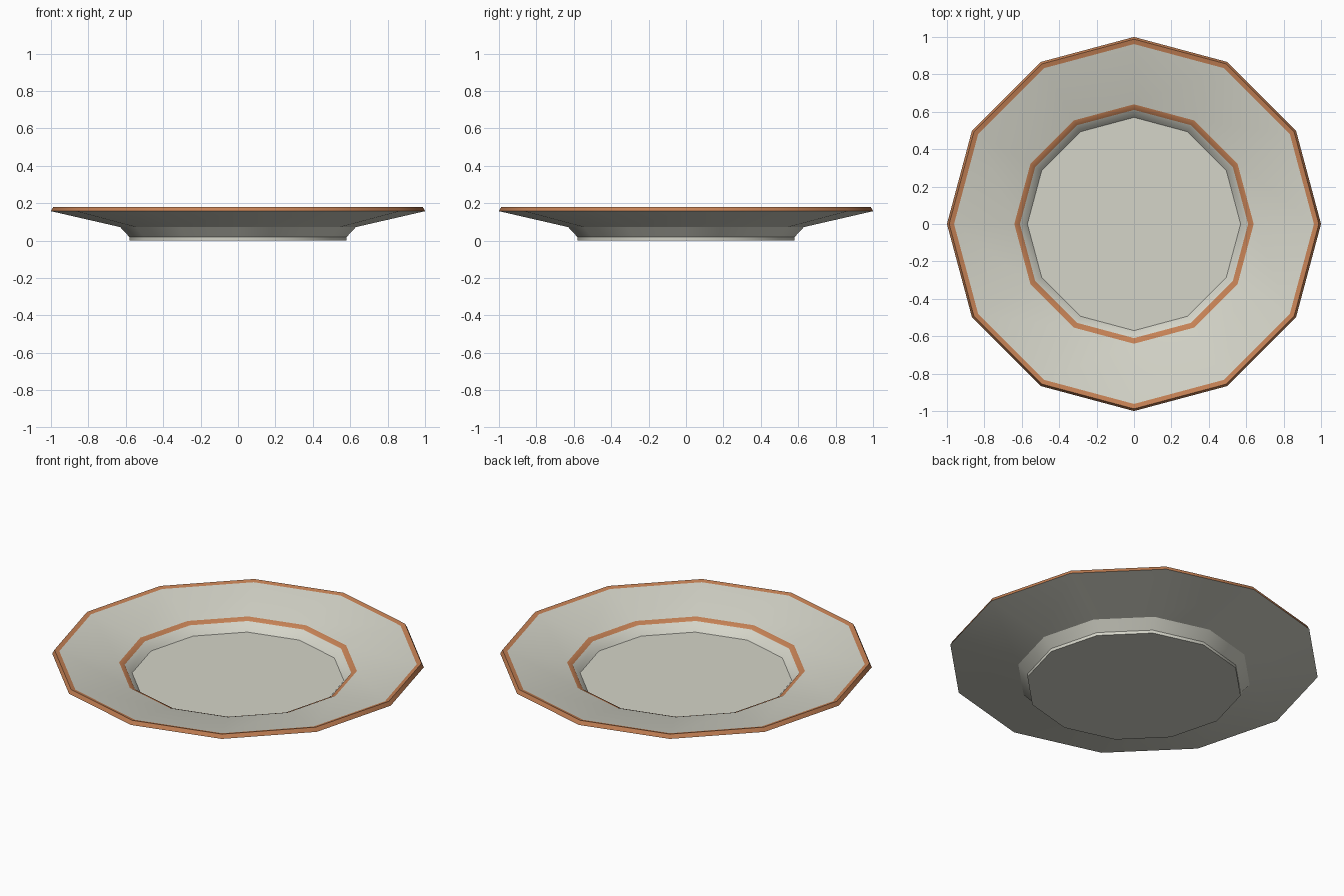
import bpy, bmesh, math

if "Cube" in bpy.data.objects:
    bpy.data.objects.remove(bpy.data.objects["Cube"])

SIDES = 12


def material(name, rgb):
    m = bpy.data.materials.new(name)
    m.diffuse_color = (*rgb, 1)
    m.use_nodes = True
    m.node_tree.nodes["Principled BSDF"].inputs["Base Color"].default_value = m.diffuse_color
    return m


cream = material("cream_glaze", (0.66, 0.66, 0.58))
copper = material("copper_trim", (0.56, 0.22, 0.09))

# Cross-section (radius, height, material of the band up to the next point)
profile = [
    (0.58, 0.0, 0),     # foot
    (0.58, 0.018, 0),
    (0.63, 0.072, 0),   # underside of the flange
    (1.0, 0.157, 1),    # outer rim wall
    (0.988, 0.18, 1),   # rim top
    (0.962, 0.173, 0),  # upper face of the flange
    (0.64, 0.12, 1),    # inner trim ring
    (0.61, 0.107, 0),   # well wall
    (0.57, 0.06, 0),    # well floor
]

# Revolve the section into a closed twelve-sided plate
bm = bmesh.new()
rings = []
for r, z, _ in profile:
    rings.append([bm.verts.new((r * math.cos(2 * math.pi * i / SIDES),
                                r * math.sin(2 * math.pi * i / SIDES), z))
                  for i in range(SIDES)])
for k in range(len(rings) - 1):
    a, b = rings[k], rings[k + 1]
    for i in range(SIDES):
        j = (i + 1) % SIDES
        f = bm.faces.new((a[i], a[j], b[j], b[i]))
        f.material_index = profile[k][2]
bm.faces.new(rings[0][::-1])   # base
bm.faces.new(rings[-1])        # well floor
bmesh.ops.recalc_face_normals(bm, faces=bm.faces)

mesh = bpy.data.meshes.new("plate")
bm.to_mesh(mesh)
bm.free()
mesh.materials.append(cream)
mesh.materials.append(copper)
plate = bpy.data.objects.new("plate", mesh)
bpy.context.collection.objects.link(plate)

# Smooth around the plate, sharp at the rim and foot
bpy.context.view_layer.objects.active = plate
plate.select_set(True)
bpy.ops.object.shade_smooth_by_angle(angle=math.radians(31))
